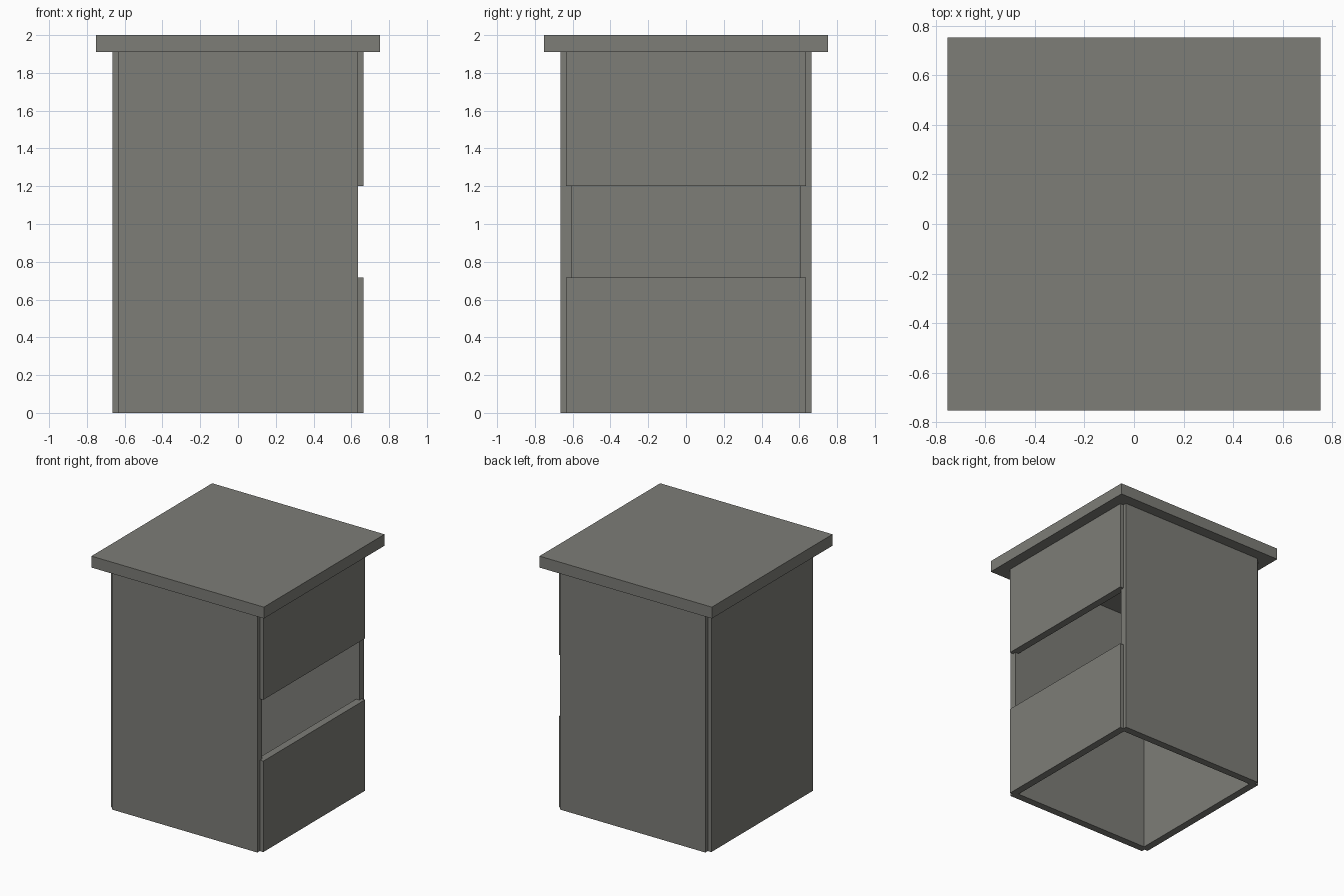
import bpy
import bmesh
from mathutils import Vector

cube = bpy.data.objects.get("Cube")
if cube:
    bpy.data.objects.remove(cube, do_unlink=True)

grey = bpy.data.materials.new("warm grey")
grey.use_nodes = True
colour = (0.205, 0.205, 0.185, 1)
grey.diffuse_color = colour
grey.node_tree.nodes["Principled BSDF"].inputs["Base Color"].default_value = colour


def box(name, low, high):
    """Add a flat-shaded box between two opposite corners."""
    low, high = Vector(low), Vector(high)
    bm = bmesh.new()
    bmesh.ops.create_cube(bm, size=1)
    bmesh.ops.scale(bm, vec=high - low, verts=bm.verts)
    bmesh.ops.translate(bm, vec=(low + high) / 2, verts=bm.verts)
    mesh = bpy.data.meshes.new(name)
    bm.to_mesh(mesh)
    bm.free()
    mesh.materials.append(grey)
    obj = bpy.data.objects.new(name, mesh)
    bpy.context.collection.objects.link(obj)
    return obj


OUTER, INNER, HALF = 0.665, 0.606, 0.635    # wall faces and half width
TOP, SILL, HEAD = 1.91, 0.717, 1.2          # wall top and opening heights

# Full-height walls, notched at the corners and open underneath
box("front_wall", (-HALF, -OUTER, 0), (HALF, -INNER, TOP))
box("back_wall", (-HALF, INNER, 0), (HALF, OUTER, TOP))
box("right_wall", (-OUTER, -HALF, 0), (-INNER, HALF, TOP))

# Wall split by the wide opening
box("left_wall_lower", (INNER, -HALF, 0), (OUTER, HALF, SILL))
box("left_wall_upper", (INNER, -HALF, HEAD), (OUTER, HALF, TOP))

# Overhanging slab
LID = 0.752
box("lid", (-LID, -LID, TOP), (LID, LID, 2))
